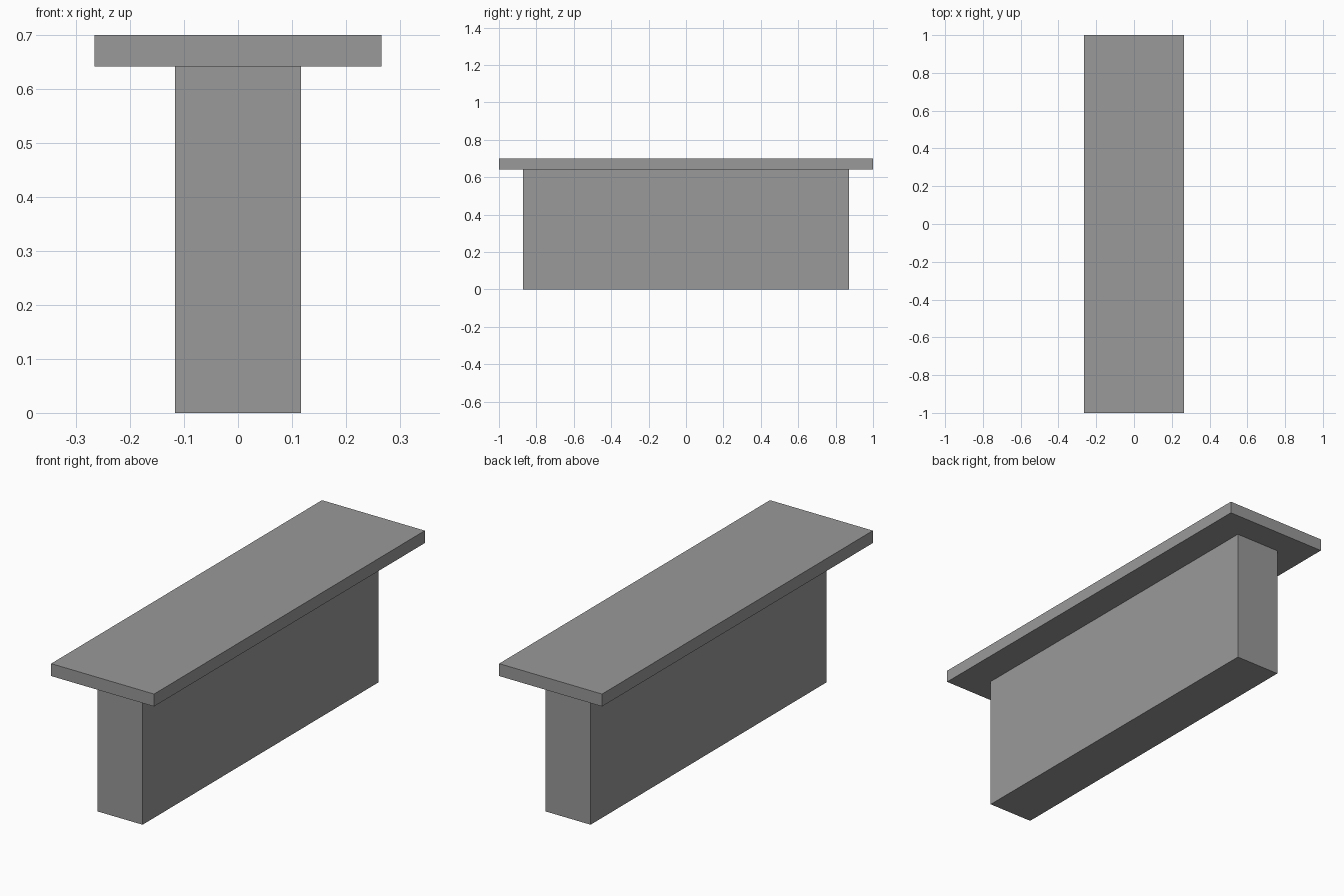
import bpy

cube = bpy.data.objects.get("Cube")
if cube:
    bpy.data.objects.remove(cube, do_unlink=True)

# One plain grey for the whole model
grey = bpy.data.materials.new("mid_grey")
grey.use_nodes = True
colour = (0.32, 0.32, 0.32, 1)
grey.diffuse_color = colour
grey.node_tree.nodes["Principled BSDF"].inputs["Base Color"].default_value = colour


def box(name, width, depth, bottom, top):
    """Box centred on x and y, spanning bottom to top in z."""
    bpy.ops.mesh.primitive_cube_add(size=1, location=(0, 0, (bottom + top) / 2))
    ob = bpy.context.object
    ob.name = name
    ob.scale = (width, depth, top - bottom)
    bpy.ops.object.transform_apply(location=False, rotation=False, scale=True)
    ob.data.materials.append(grey)
    return ob


# Solid base wall and the overhanging slab on top
box("base_wall", 0.233, 1.742, 0, 0.642)
box("top_slab", 0.532, 2, 0.642, 0.7)
